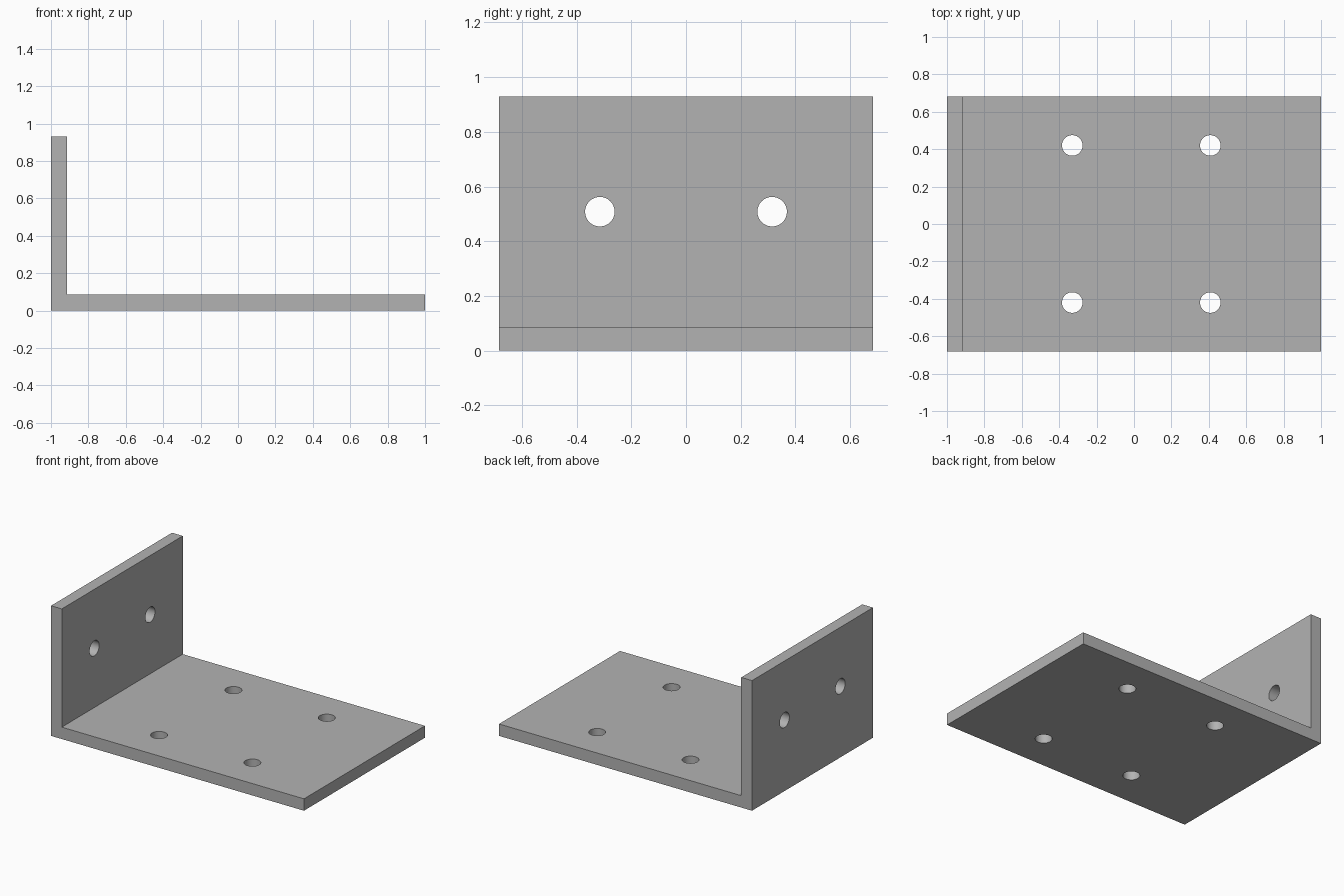
import bpy, bmesh
from math import pi

cube = bpy.data.objects.get("Cube")
if cube:
    bpy.data.objects.remove(cube, do_unlink=True)

HALF_W, HEIGHT, THICK = 0.683, 0.93, 0.085

grey = bpy.data.materials.new("plain grey")
grey.use_nodes = True
colour = (0.45, 0.45, 0.45, 1)
grey.diffuse_color = colour
grey.node_tree.nodes["Principled BSDF"].inputs["Base Color"].default_value = colour

# L-shaped profile extruded across the width
bm = bmesh.new()
profile = [(-1, 0), (1, 0), (1, THICK), (-1 + THICK, THICK),
           (-1 + THICK, HEIGHT), (-1, HEIGHT)]
face = bm.faces.new([bm.verts.new((x, -HALF_W, z)) for x, z in profile])
ext = bmesh.ops.extrude_face_region(bm, geom=[face])
bmesh.ops.translate(bm, vec=(0, 2 * HALF_W, 0),
                    verts=[v for v in ext["geom"] if isinstance(v, bmesh.types.BMVert)])
bmesh.ops.recalc_face_normals(bm, faces=bm.faces)
mesh = bpy.data.meshes.new("angle_bracket")
bm.to_mesh(mesh)
bm.free()
mesh.materials.append(grey)
bracket = bpy.data.objects.new("angle_bracket", mesh)
bpy.context.collection.objects.link(bracket)


def drill(name, location, radius, rotation=(0, 0, 0)):
    """Cut a round through hole in the bracket."""
    bpy.ops.mesh.primitive_cylinder_add(vertices=48, radius=radius, depth=0.3,
                                        location=location, rotation=rotation)
    cutter = bpy.context.object
    cutter.name = name
    cutter.data.materials.append(grey)
    mod = bracket.modifiers.new(name, "BOOLEAN")
    mod.operation, mod.solver, mod.object = "DIFFERENCE", "EXACT", cutter
    bpy.context.view_layer.objects.active = bracket
    bpy.ops.object.modifier_apply(modifier=name)
    bpy.data.objects.remove(cutter, do_unlink=True)


# Two wall holes and four base holes, mirrored front to back
for side in (-1, 1):
    drill("wall_hole", (-1 + THICK / 2, side * 0.315, 0.508), 0.054, (0, pi / 2, 0))
    for x in (-0.33, 0.408):
        drill("base_hole", (x, side * 0.42, THICK / 2), 0.055)

# Smooth hole walls, crisp plate edges
bpy.ops.object.select_all(action="DESELECT")
bracket.select_set(True)
bpy.context.view_layer.objects.active = bracket
bpy.ops.object.shade_smooth_by_angle(angle=pi / 6)
